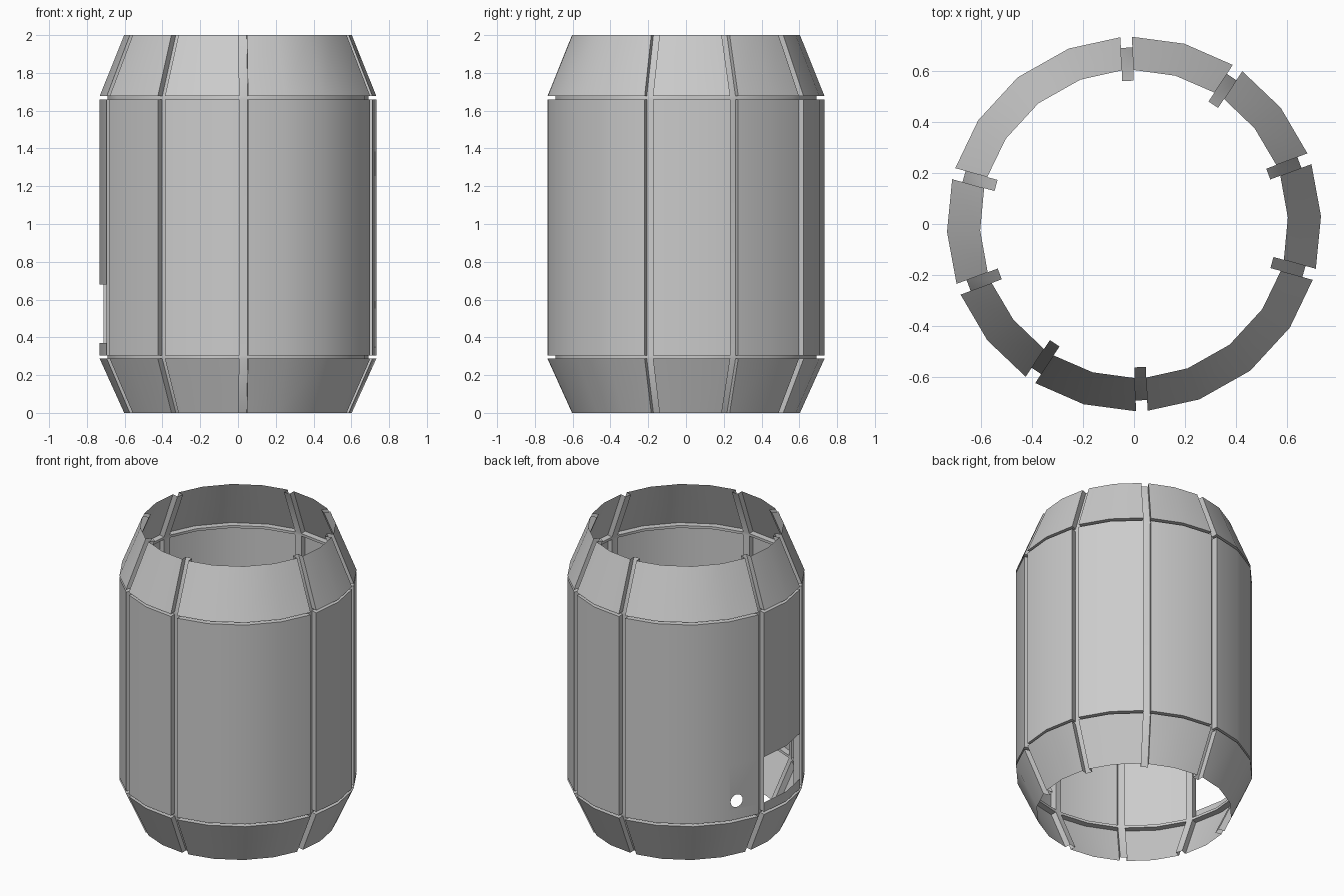
import bpy, bmesh
from math import radians, cos, sin, pi
from mathutils import Vector

if "Cube" in bpy.data.objects:
    bpy.data.objects.remove(bpy.data.objects["Cube"])

START = 92.4          # angle of the first seam
HALF = 0.0225         # half width of a vertical seam
DEPTH = 0.042         # how far the seams sink inward
R_MID, R_END = 0.733, 0.603

# Side profile: (z, radius, sunk)
rows = [(0, R_END, 0), (0.287, R_MID, 0), (0.287, R_MID, 1), (0.304, R_MID, 1), (0.304, R_MID, 0),
        (0.37, R_MID, 0), (0.68, R_MID, 0),
        (1.66, R_MID, 0), (1.66, R_MID, 1), (1.677, R_MID, 1), (1.677, R_MID, 0), (2, R_END, 0)]
WINDOW_ROW = 5

# Columns around the barrel: (angle, sideways offset, sunk)
# 20 sides, a seam on every second corner except in the two wide panels
cols = []
for i in range(20):
    a = START + 18 * i
    if i % 2 == 0 and i not in (2, 12):
        cols += [(a, -HALF, 0), (a, -HALF, 1), (a, HALF, 1), (a, HALF, 0)]
    else:
        cols.append((a, 0, 0))


def point(col, row):
    a, t, sunk = radians(col[0]), col[1], col[2]
    z, r, deep = row
    r -= DEPTH * max(sunk, deep)
    return Vector((r * cos(a) - t * sin(a), r * sin(a) + t * cos(a), z))


def holed_quad(bm, corners, centre, u, radius, n=16):
    """Fill a quad, leaving a round hole in it."""
    q = n // 4
    v = Vector((0, 0, 1))
    ring = []
    for k in range(n):
        w = 2 * pi * k / n - 3 * pi / 4
        ring.append(bm.verts.new(centre + radius * (u * cos(w) + v * sin(w))))
    for k in range(4):
        for j in range(-q // 2, q // 2):
            bm.faces.new((corners[k], ring[(k * q + j + 1) % n], ring[(k * q + j) % n]))
        bm.faces.new((corners[k], corners[(k + 1) % 4], ring[k * q + q // 2]))


# Barrel sheet with sunken panel seams, a window and a round hole
bm = bmesh.new()
grid = [[bm.verts.new(point(c, r)) for r in rows] for c in cols]
n = len(cols)
for i in range(n):
    a0, a1 = cols[i], cols[(i + 1) % n]
    g0, g1 = grid[i], grid[(i + 1) % n]
    for j in range(len(rows) - 1):
        quad = (g0[j], g1[j], g1[j + 1], g0[j + 1])
        mid = (a0[0] + a1[0]) / 2
        if j == WINDOW_ROW and a0[0] != a1[0]:
            if START + 72 < mid < START + 108:
                continue                                  # open window
            if START + 54 < mid < START + 72:             # round hole
                p, s = g0[j].co, g1[j].co
                centre = p.lerp(s, 0.25)
                centre.z = 0.43
                holed_quad(bm, quad, centre, (s - p).normalized(), 0.043)
                continue
        bm.faces.new(quad)
bmesh.ops.remove_doubles(bm, verts=bm.verts, dist=1e-5)

mesh = bpy.data.meshes.new("barrel_shell")
bm.to_mesh(mesh)
bm.free()
shell = bpy.data.objects.new("barrel_shell", mesh)
bpy.context.collection.objects.link(shell)
bpy.context.view_layer.objects.active = shell
shell.select_set(True)
bpy.ops.object.shade_smooth_by_angle(angle=radians(25))
